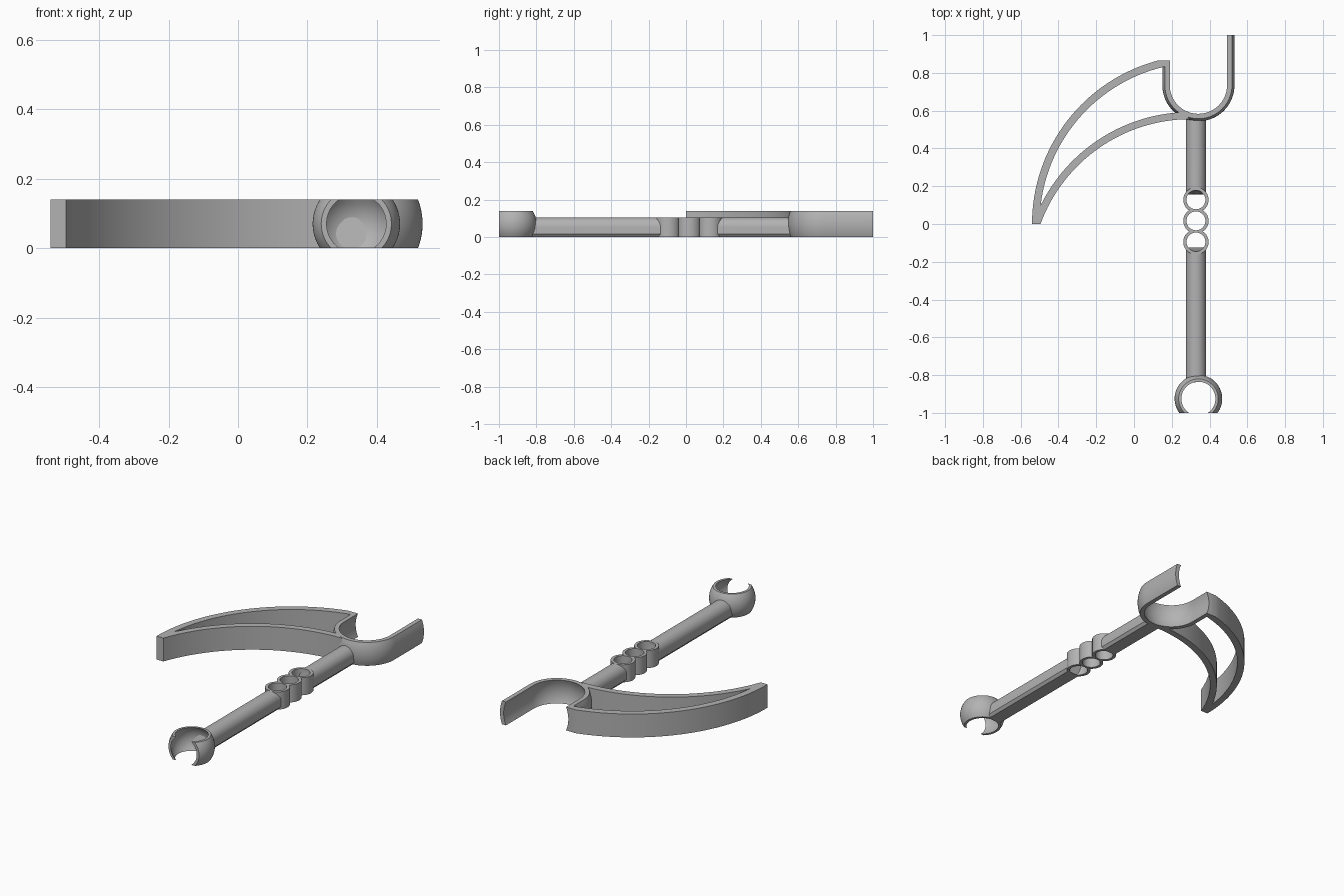
import bpy, bmesh
from math import sin, cos, acos, asin, sqrt, pi, radians

cube = bpy.data.objects.get("Cube")
if cube:
    bpy.data.objects.remove(cube)

HEIGHT = 0.14
MID = HEIGHT / 2

grey = bpy.data.materials.new("plain_grey")
grey.use_nodes = True
COLOUR = (0.45, 0.45, 0.45, 1)
grey.diffuse_color = COLOUR
bsdf = grey.node_tree.nodes["Principled BSDF"]
bsdf.inputs["Base Color"].default_value = COLOUR
bsdf.inputs["Roughness"].default_value = 0.6


def loft(name, rings, closed=False):
    """Skin equal-sized point rings, capping the ends unless closed."""
    bm = bmesh.new()
    loops = [[bm.verts.new(p) for p in ring] for ring in rings]
    n = len(loops[0])
    pairs = list(zip(loops, loops[1:]))
    if closed:
        pairs.append((loops[-1], loops[0]))
    else:
        bm.faces.new(loops[0])
        bm.faces.new(loops[-1])
    for a, b in pairs:
        for i in range(n):
            j = (i + 1) % n
            bm.faces.new((a[i], a[j], b[j], b[i]))
    bmesh.ops.remove_doubles(bm, verts=bm.verts, dist=0.002)
    bmesh.ops.recalc_face_normals(bm, faces=bm.faces)
    mesh = bpy.data.meshes.new(name)
    bm.to_mesh(mesh)
    bm.free()
    mesh.materials.append(grey)
    obj = bpy.data.objects.new(name, mesh)
    bpy.context.collection.objects.link(obj)
    bpy.ops.object.select_all(action='DESELECT')
    obj.select_set(True)
    bpy.context.view_layer.objects.active = obj
    bpy.ops.object.shade_smooth_by_angle(angle=radians(30))
    return obj


def lerp(a, b, t):
    return a + (b - a) * t


def shell_section(outer, inner, steps=10):
    """Slice of a spherical shell, as (radius, z) pairs."""
    zs = [HEIGHT * i / steps for i in range(steps + 1)]
    side = lambda r, heights: [(sqrt(r * r - (z - MID) ** 2), z) for z in heights]
    return side(outer, zs) + side(inner, zs[::-1])


def slab(outer, inner, top):
    """Rectangular section between two plan points."""
    (ox, oy), (ix, iy) = outer, inner
    return [(ox, oy, 0), (ox, oy, top), (ix, iy, top), (ix, iy, 0)]


# U-shaped hook at the head: arm, half turn, shorter arm
CX, HOOK_Y, CLIP_Y = 0.341, 0.735, -0.925
section = shell_section(0.191, 0.167)
stations = [(1.0, 0)] + [(HOOK_Y, -pi * i / 36) for i in range(37)] + [(0.865, -pi)]
loft("head_hook", [[(CX + r * cos(a), y + r * sin(a), z) for r, z in section]
                   for y, a in stations])

# Open spherical clip at the foot, cut flat at the front
section = shell_section(0.126, 0.114)
rings = []
for i in range(49):
    ring = []
    for r, z in section:
        start = asin((-1 - CLIP_Y) / r)
        a = lerp(start, pi - start, i / 48)
        ring.append((CX + r * cos(a), CLIP_Y + r * sin(a), z))
    rings.append(ring)
loft("foot_clip", rings)

# Handle: round top, flat base, ends shaped to meet the neighbouring parts
SX, SR, TOP = 0.328, 0.053, 0.105
profile = [(SR * cos(pi * i / 20), TOP - SR + SR * sin(pi * i / 20)) for i in range(21)]
profile += [(-SR, 0.016), (-0.04, 0), (0.04, 0), (SR, 0.016)]
GRIPS = (-0.095, 0.0165, 0.128)


def to_ball(y, r, side):
    return lambda x, z: y + side * sqrt(r * r - (z - MID) ** 2 - (x + SX - CX) ** 2)


def to_ring(y, side):
    return lambda x, z: y + side * sqrt(0.06 ** 2 - x * x)


for name, start, end in (
        ("lower_handle", to_ball(CLIP_Y, 0.12, 1), to_ring(GRIPS[0], -1)),
        ("upper_handle", to_ring(GRIPS[2], 1), to_ball(HOOK_Y, 0.179, -1))):
    loft(name, [[(SX + x, f(x, z), z) for x, z in profile] for f in (start, end)])

# Three grip rings, flattened where they touch each other
half_gap = (GRIPS[1] - GRIPS[0]) / 2
for k, gy in enumerate(GRIPS):
    low = -half_gap if k > 0 else -1
    high = half_gap if k < 2 else 1
    rings = []
    for i in range(48):
        c, s = cos(2 * pi * i / 48), sin(2 * pi * i / 48)
        outer = (SX + 0.067 * c, gy + min(max(0.067 * s, low), high))
        rings.append(slab(outer, (SX + 0.05 * c, gy + 0.05 * s), TOP))
    loft(f"grip_ring_{k + 1}", rings, closed=True)


# Crescent blade frame: back edge to the tip, then the cutting edge back
def arc_pair(centre, r_out, r_in, out_span, in_span, n=32):
    pairs = []
    for i in range(n + 1):
        a, b = lerp(*out_span, i / n), lerp(*in_span, i / n)
        pairs.append(((centre[0] + r_out * cos(a), centre[1] + r_out * sin(a)),
                      (centre[0] + r_in * cos(b), centre[1] + r_in * sin(b))))
    return pairs


back = arc_pair((0.355, 0), 0.895, 0.855,
                (acos(-0.23 / 0.895), pi),
                (acos(-0.205 / 0.855), pi - asin(0.1 / 0.855)))
front = arc_pair((0.3, -0.292), 0.847, 0.885,
                 (acos(-0.795 / 0.847), pi / 2),
                 (acos(-0.794 / 0.885), acos(-0.05 / 0.885)))
frame = [((0.168, 0.865), (0.168, 0.834))] + back + front
loft("crescent_blade", [slab(o, i, HEIGHT) for o, i in frame])
